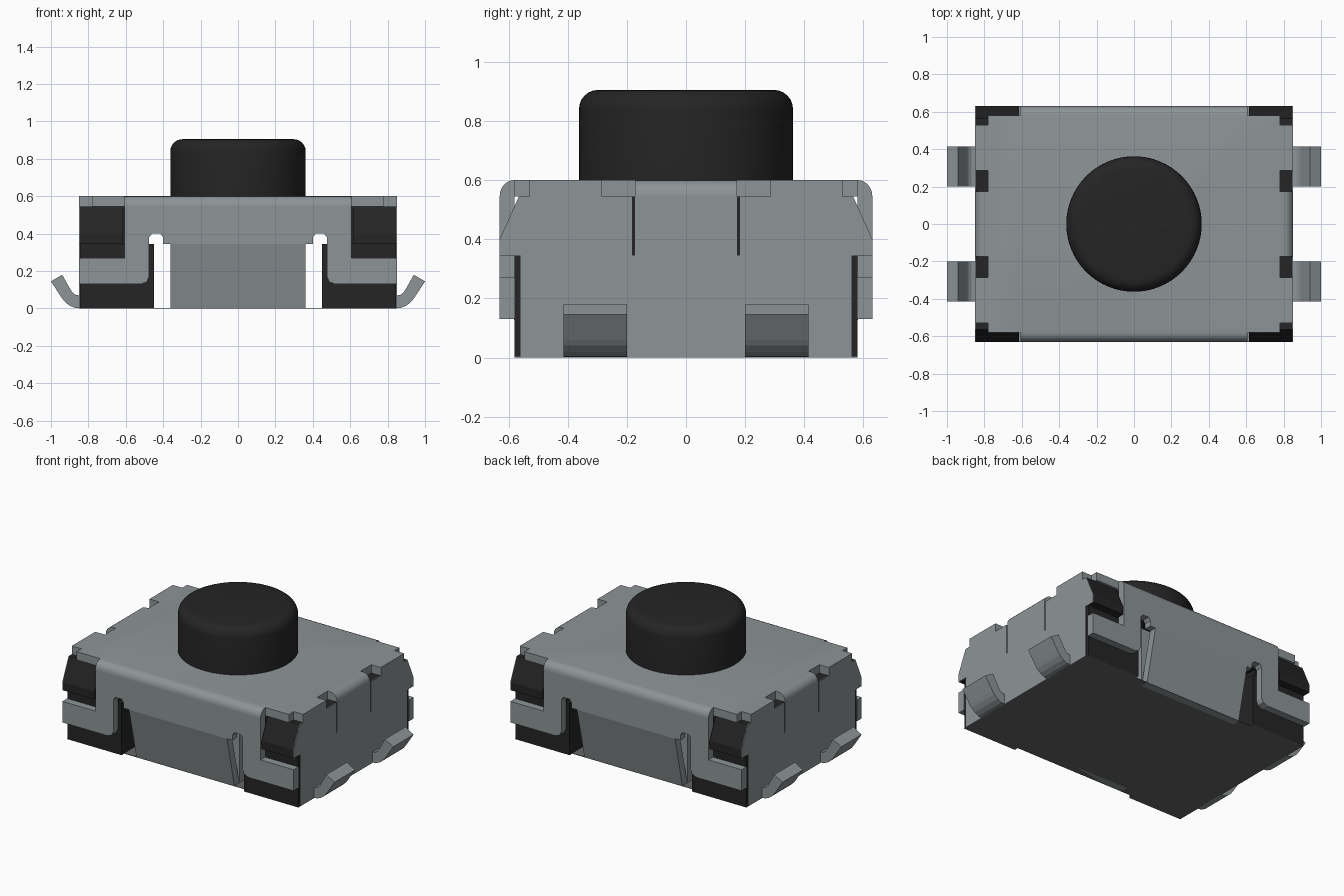
import bpy, bmesh, math

cube = bpy.data.objects.get("Cube")
if cube:
    bpy.data.objects.remove(cube, do_unlink=True)


def material(name, rgb):
    m = bpy.data.materials.new(name)
    m.use_nodes = True
    m.diffuse_color = (*rgb, 1)
    bsdf = next(n for n in m.node_tree.nodes if n.type == 'BSDF_PRINCIPLED')
    bsdf.inputs["Base Color"].default_value = (*rgb, 1)
    bsdf.inputs["Roughness"].default_value = 0.6
    return m


METAL = material("steel grey", (0.27, 0.30, 0.31))
BLACK = material("black plastic", (0.018, 0.018, 0.018))
BASE = material("dark neutral grey", (0.13, 0.13, 0.13))


def finish(name, bm, mat, smooth=False):
    bmesh.ops.recalc_face_normals(bm, faces=bm.faces)
    me = bpy.data.meshes.new(name)
    bm.to_mesh(me)
    bm.free()
    me.materials.append(mat)
    ob = bpy.data.objects.new(name, me)
    bpy.context.collection.objects.link(ob)
    if smooth:
        bpy.ops.object.select_all(action='DESELECT')
        bpy.context.view_layer.objects.active = ob
        ob.select_set(True)
        bpy.ops.object.shade_smooth_by_angle(angle=math.radians(35))
    return ob


def prism(name, pts, axis, lo, hi, mat, round_rule=None, radius=0.05):
    """Extrude a 2D outline along an axis, rounding the edges picked by round_rule."""
    place = {'x': lambda a, b, t: (t, a, b),
             'y': lambda a, b, t: (a, t, b),
             'z': lambda a, b, t: (a, b, t)}[axis]
    bm = bmesh.new()
    face = bm.faces.new([bm.verts.new(place(a, b, lo)) for a, b in pts])
    ext = bmesh.ops.extrude_face_region(bm, geom=[face], use_keep_orig=True)
    shift = place(0, 0, hi - lo)
    bmesh.ops.translate(bm, vec=shift,
                        verts=[g for g in ext['geom'] if isinstance(g, bmesh.types.BMVert)])
    bmesh.ops.recalc_face_normals(bm, faces=bm.faces)
    if round_rule:
        edges = [e for e in bm.edges if round_rule(*[v.co for v in e.verts])]
        bmesh.ops.bevel(bm, geom=edges, offset=radius, segments=6,
                        profile=0.5, affect='EDGES')
    return finish(name, bm, mat, bool(round_rule))


def box(name, x, y, z, mat):
    return prism(name, [(x[0], y[0]), (x[1], y[0]), (x[1], y[1]), (x[0], y[1])],
                 'z', z[0], z[1], mat)


def mirrored(half):
    """Close a half outline by mirroring it across the first coordinate."""
    return half + [(-a, b) for a, b in reversed(half)]


# Cover top with edge notches; long sides and middle end flaps fold down
quarter = [(.85, .173), (.78, .173), (.78, .285), (.85, .285), (.85, .53),
           (.78, .53), (.78, .58), (.607, .58), (.607, .63)]
right_half = [(x, -y) for x, y in reversed(quarter)] + quarter


def folded(a, b):
    if min(a.z, b.z) < .599:
        return False
    long_side = abs(a.y) > .62 and abs(a.y - b.y) < .001
    end_flap = abs(a.x) > .84 and abs(a.x - b.x) < .001 and max(abs(a.y), abs(b.y)) < .18
    return long_side or end_flap


prism("cover_top", mirrored(right_half), 'z', .545, .6, METAL, folded, .053)

# Long side plates with clamp arms, and the flaps bent inwards below them
side_half = [(.36, .345), (.40, .345), (.40, .38), (.415, .4), (.46, .4), (.475, .38),
             (.475, .17), (.488, .142), (.52, .13), (.85, .13), (.85, .27),
             (.607, .27), (.607, .547)]
for s, side in ((-1, "front"), (1, "back")):
    prism(side + "_plate", mirrored(side_half), 'y', s * .58, s * .63, METAL)
    prism(side + "_flap", [(s * .63, .345), (s * .552, 0), (s * .50, 0), (s * .58, .345)],
          'x', -.36, .36, METAL)

# End plates with slits beside the middle flap
end_half = [(.56, 0), (.56, .345), (.63, .345), (.63, .4), (.565, .545),
            (.183, .545), (.183, .345), (.173, .345), (.173, .545)]
for s, side in ((-1, "right"), (1, "left")):
    prism(side + "_end_plate", mirrored(end_half), 'x', s * .846, s * .85, METAL)

# Plastic body: upper slab, end blocks and sloped corner blocks
box("body_upper", (-.846, .846), (-.56, .56), (.4, .545), BLACK)
box("body_core", (-.36, .36), (-.5, .5), (.004, .4), METAL)
for s, side in ((-1, "right"), (1, "left")):
    box(side + "_body_block", (s * .45, s * .846), (-.58, .58), (.003, .345), BLACK)
    box(side + "_body_shoulder", (s * .48, s * .846), (-.56, .56), (.345, .4), BLACK)
    for t, end in ((-1, "front"), (1, "back")):
        prism(f"{end}_{side}_corner_block",
              [(t * .5, .345), (t * .63, .345), (t * .63, .4), (t * .565, .545), (t * .5, .545)],
              'x', s * .615, s * .846, BLACK)

# Bottom panel, narrower in front of the flaps
bottom_half = [(.45, -.553), (.45, -.58), (.85, -.58), (.85, .58), (.45, .58), (.45, .553)]
prism("bottom_panel", mirrored(bottom_half), 'z', 0, .003, BASE)

# Four upturned solder leads
lead = [(.84, 0), (.875, .004), (.905, .018), (.93, .04), (.945, .06), (1.0, .145),
        (.94, .18), (.895, .1), (.885, .085), (.868, .073), (.84, .068)]
for s, side in ((-1, "right"), (1, "left")):
    for t, end in ((-1, "front"), (1, "back")):
        prism(f"{end}_{side}_lead", [(s * x, z) for x, z in lead],
              'y', t * .2, t * .415, METAL)

# Round push button with a softened rim
circle = [(.362 * math.cos(i * math.tau / 64), .362 * math.sin(i * math.tau / 64))
          for i in range(64)]
prism("push_button", circle, 'z', .59, .905, BLACK,
      lambda a, b: min(a.z, b.z) > .9, .065)
